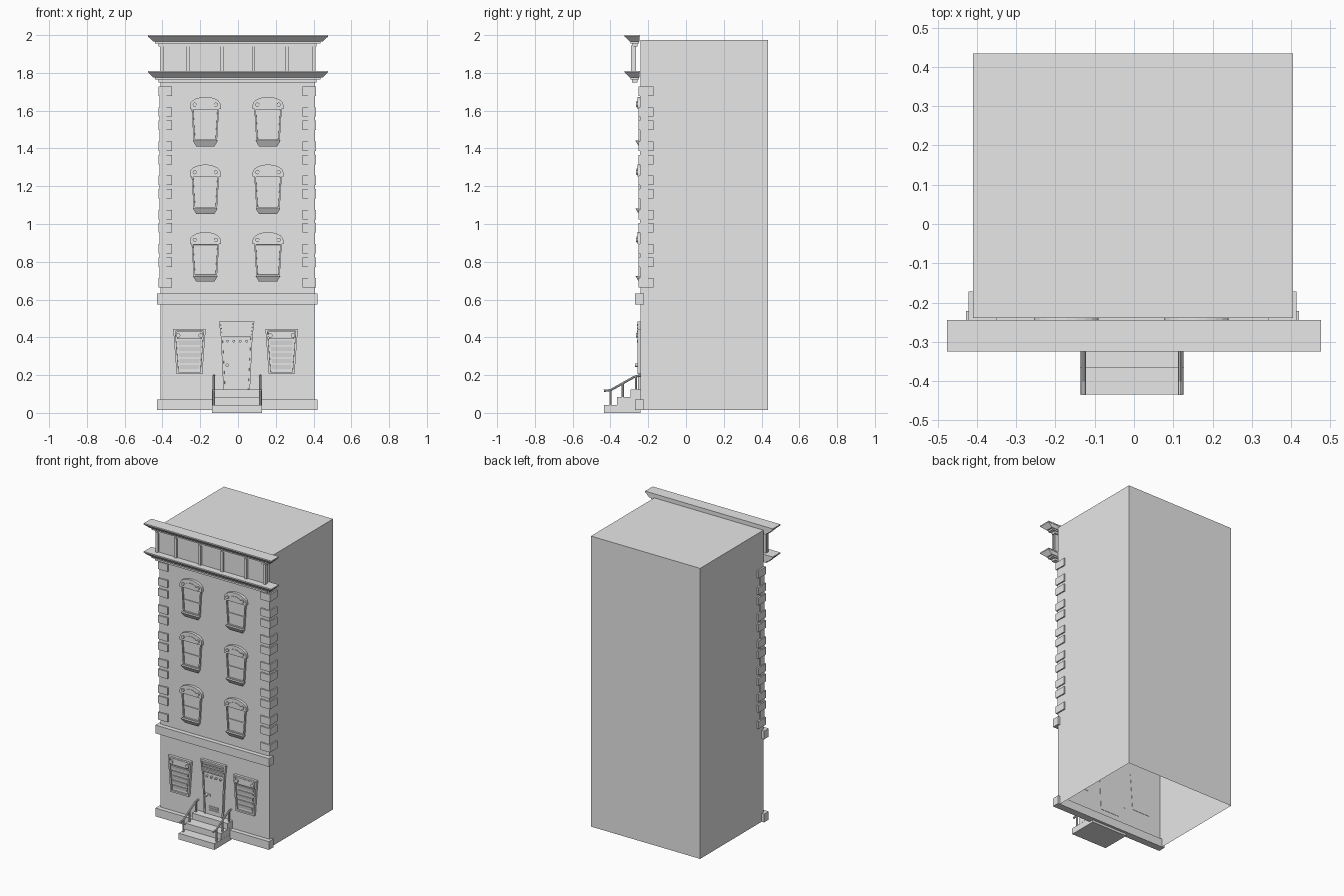
import bpy, bmesh, math
from mathutils import Vector

cube = bpy.data.objects.get("Cube")
if cube:
    bpy.data.objects.remove(cube, do_unlink=True)

stone = bpy.data.materials.new("grey_stone")
stone.use_nodes = True
grey = (0.8, 0.8, 0.8, 1)
stone.diffuse_color = grey
stone.node_tree.nodes["Principled BSDF"].inputs["Base Color"].default_value = grey

WALL = -0.24   # front wall plane
CX = -0.007    # facade axis


def finish(name, bm):
    bmesh.ops.recalc_face_normals(bm, faces=bm.faces)
    mesh = bpy.data.meshes.new(name)
    bm.to_mesh(mesh)
    bm.free()
    mesh.materials.append(stone)
    ob = bpy.data.objects.new(name, mesh)
    bpy.context.collection.objects.link(ob)
    return ob


def box(name, x, y, z, taper=0, open_bottom=False):
    """Box from ranges; taper shrinks the bottom on x and the front."""
    bm = bmesh.new()
    low = [bm.verts.new((a, b, z[0])) for a, b in
           ((x[0] + taper, y[0] + taper), (x[1] - taper, y[0] + taper),
            (x[1] - taper, y[1]), (x[0] + taper, y[1]))]
    top = [bm.verts.new((a, b, z[1])) for a, b in
           ((x[0], y[0]), (x[1], y[0]), (x[1], y[1]), (x[0], y[1]))]
    bm.faces.new(top)
    if not open_bottom:
        bm.faces.new(low[::-1])
    for i in range(4):
        j = (i + 1) % 4
        bm.faces.new((low[i], low[j], top[j], top[i]))
    return finish(name, bm)


def relief(name, outline, out, border=0, sink=0):
    """Plate on the wall from an x-z outline, with an optional sunk panel."""
    bm = bmesh.new()
    back = [bm.verts.new((x, WALL + 0.002, z)) for x, z in outline]
    front = [bm.verts.new((x, WALL - out, z)) for x, z in outline]
    bm.faces.new(back[::-1])
    face = bm.faces.new(front)
    for i in range(len(outline)):
        j = (i + 1) % len(outline)
        bm.faces.new((back[i], back[j], front[j], front[i]))
    bmesh.ops.recalc_face_normals(bm, faces=bm.faces)
    if border:
        bmesh.ops.inset_individual(bm, faces=[face], thickness=border)
        bmesh.ops.inset_individual(bm, faces=[face], thickness=0.001, depth=-sink)
    return finish(name, bm)


def trapezoid(cx, z0, z1, w0, w1):
    return [(cx - w0, z0), (cx + w0, z0), (cx + w1, z1), (cx - w1, z1)]


def rod(name, a, b, radius, sides=8):
    a, b = Vector(a), Vector(b)
    bm = bmesh.new()
    bmesh.ops.create_cone(bm, cap_ends=True, segments=sides, radius1=radius,
                          radius2=radius, depth=(b - a).length)
    turn = (b - a).to_track_quat('Z', 'Y').to_matrix().to_4x4()
    turn.translation = (a + b) / 2
    bmesh.ops.transform(bm, matrix=turn, verts=bm.verts)
    return finish(name, bm)


def boss(name, x, z, radius, out):
    return rod(name, (x, WALL, z), (x, WALL - out, z), radius, 12)


# Main block, open underneath
box("building_body", (-0.41, 0.405), (WALL, 0.435), (0.015, 1.975), open_bottom=True)

# Base and belt trims
for name, z in (("base_trim", 0.015), ("belt_trim", 0.575)):
    box(name, (-0.428, 0.42), (-0.27, -0.222), (z, z + 0.056))

# Cornice: two moulded ledges with a panelled frieze between
for name, top in (("upper_cornice", 2.0), ("lower_cornice", 1.81)):
    box(name + "_lip", (-0.476, 0.476), (-0.325, -0.244), (top - 0.008, top))
    box(name + "_slope", (-0.476, 0.476), (-0.325, -0.246), (top - 0.035, top - 0.008), 0.028)
    box(name + "_step", (-0.44, 0.438), (-0.294, -0.25), (top - 0.045, top - 0.035))
    box(name + "_foot", (-0.42, 0.416), (-0.285, -0.256), (top - 0.06, top - 0.045))
box("frieze_panel", (-0.412, 0.408), (-0.279, -0.265), (1.805, 1.945))
for x in (-0.404, -0.264, -0.084, 0.082, 0.26, 0.4):
    box("frieze_divider", (x - 0.009, x + 0.009), (-0.291, -0.277), (1.805, 1.945))

# Corner stones: large blocks with slimmer ones between
for side in (-1, 1):
    def span(inner, outer):
        return sorted((side * inner - 0.004, side * outer - 0.004))
    for i in range(6):
        z = 1.703 - i * 0.181
        for c in (z, z - 0.11):
            box("corner_block", span(0.346, 0.418), (-0.251, -0.172), (c - 0.025, c + 0.025))
    box("corner_strip", span(0.375, 0.411), (-0.244, -0.2), (0.665, 1.725))


# Upper windows
def upper_window(cx, sill):
    relief("window_frame", trapezoid(cx, sill + 0.02, sill + 0.195, 0.062, 0.073),
           0.012, 0.011, 0.008)
    relief("window_sash_bar", trapezoid(cx, sill + 0.1, sill + 0.107, 0.057, 0.057), 0.009)
    arch = [(cx - 0.082, sill + 0.19), (cx + 0.082, sill + 0.19)]
    for i in range(11):
        t = math.pi * i / 10
        arch.append((cx + 0.082 * math.cos(t), sill + 0.21 + 0.044 * math.sin(t)))
    relief("window_hood", arch, 0.018)
    lid = [(cx + 0.05 * math.cos(math.pi * i / 8),
            sill + 0.198 + 0.034 * math.sin(math.pi * i / 8)) for i in range(9)]
    relief("window_hood_panel", lid, 0.021)
    for s in (-1, 1):
        boss("hood_boss", cx + s * 0.056, sill + 0.213, 0.011, 0.026)
    box("window_sill", (cx - 0.066, cx + 0.066), (-0.268, WALL + 0.002),
        (sill - 0.008, sill + 0.022), 0.018)


for floor in range(3):
    for s in (-1, 1):
        upper_window(CX + s * 0.166, 0.703 + floor * 0.358)

# Shuttered ground floor windows
for s in (-1, 1):
    cx = CX - 0.006 + s * 0.244
    relief("shutter_frame", trapezoid(cx, 0.205, 0.445, 0.068, 0.086), 0.018, 0.015, 0.01)
    relief("shutter_header", trapezoid(cx, 0.39, 0.432, 0.066, 0.07), 0.016)
    for i in range(5):
        z = 0.232 + i * 0.032
        w = 0.053 + i * 0.002
        box("shutter_slat", (cx - w, cx + w), (-0.254, WALL), (z, z + 0.022), 0.004)
    for d in (-1, 1):
        boss("shutter_boss", cx + d * 0.06, 0.41, 0.012, 0.025)

# Door with lintel, vents, studs and knob
relief("door_frame", trapezoid(CX, 0.115, 0.43, 0.07, 0.085), 0.014, 0.012, 0.007)
relief("door_lintel", trapezoid(CX, 0.405, 0.485, 0.084, 0.094), 0.017, 0.01, 0.004)
for z in (0.425, 0.443, 0.461):
    relief("lintel_vent", trapezoid(CX, z, z + 0.01, 0.076, 0.077), 0.02)
for i in range(4):
    boss("door_stud", CX - 0.049 + i * 0.034, 0.38, 0.007, 0.02)
for z in (0.15, 0.163, 0.176):
    relief("door_vent", trapezoid(CX, z, z + 0.006, 0.034, 0.035), 0.012)
relief("knob_plate", trapezoid(CX - 0.044, 0.246, 0.26, 0.018, 0.018), 0.011)
boss("door_knob", CX - 0.05, 0.253, 0.009, 0.03)

# Front steps
for i in range(3):
    box("front_step", (-0.138, 0.128), (-0.435 + i * 0.07, WALL),
        (i * 0.042, (i + 1) * 0.0415))

# Stair railings
for x in (-0.128, 0.118):
    path = [(x, -0.435, 0.117), (x, -0.4, 0.12), (x, -0.27, 0.193), (x, WALL, 0.197)]
    for a, b in zip(path, path[1:]):
        rod("hand_rail", a, b, 0.006)
    rod("rail_post", (x, -0.4, 0.04), (x, -0.4, 0.12), 0.006)
    rod("rail_post", (x, -0.335, 0.08), (x, -0.335, 0.157), 0.006)
    rod("rail_post", (x, -0.265, 0.12), (x, -0.265, 0.194), 0.006)
